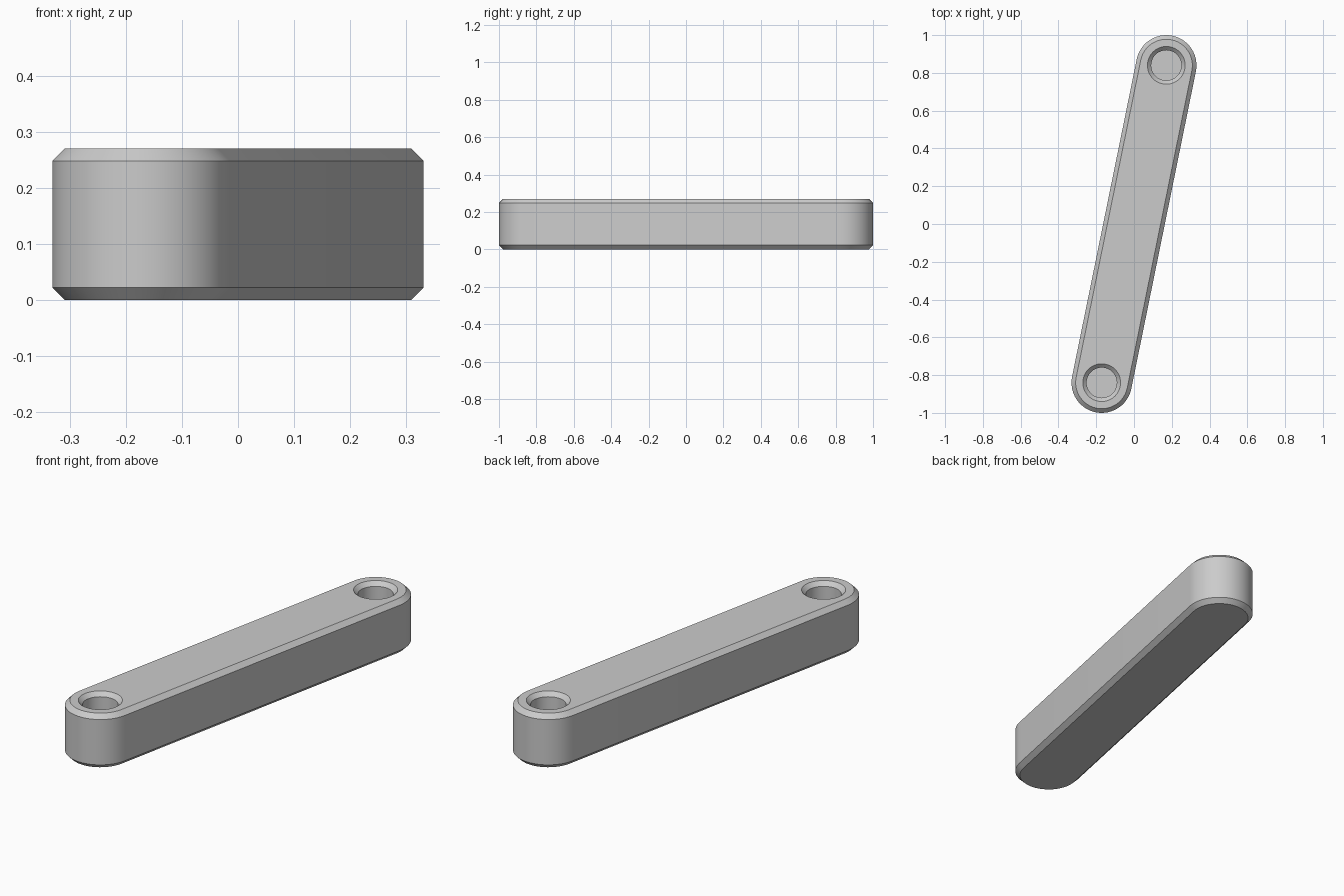
import bpy, bmesh, math

cube = bpy.data.objects.get("Cube")
if cube:
    bpy.data.objects.remove(cube, do_unlink=True)

HEIGHT, BEVEL, RADIUS = 0.27, 0.022, 0.16
PIVOT_X, PIVOT_Y = 0.171, 0.84
RIM_R, HOLE_R, FLOOR_Z = 0.1, 0.08, 0.06
SEGMENTS = 48

grey = bpy.data.materials.new("plain grey")
grey.use_nodes = True
colour = (0.6, 0.6, 0.6, 1)
grey.diffuse_color = colour
grey.node_tree.nodes["Principled BSDF"].inputs["Base Color"].default_value = colour


def ring(x, y, radius, z, start=0.0, sweep=math.tau, closed=True):
    """Points on a circle or an arc."""
    count = SEGMENTS if closed else SEGMENTS // 2 + 1
    step = sweep / (count if closed else count - 1)
    return [(x + radius * math.cos(start + i * step),
             y + radius * math.sin(start + i * step), z) for i in range(count)]


def capsule(radius, z):
    """Rounded bar outline running between the two pivots."""
    start = math.atan2(PIVOT_Y, PIVOT_X) - math.pi / 2
    return (ring(PIVOT_X, PIVOT_Y, radius, z, start, math.pi, False)
            + ring(-PIVOT_X, -PIVOT_Y, radius, z, start + math.pi, math.pi, False))


def loft(name, outlines):
    """Solid through stacked outlines, capped at both ends."""
    bm = bmesh.new()
    loops = [[bm.verts.new(p) for p in outline] for outline in outlines]
    for low, high in zip(loops, loops[1:]):
        for i in range(len(low)):
            j = (i + 1) % len(low)
            bm.faces.new((low[i], low[j], high[j], high[i]))
    bm.faces.new(loops[0][::-1])
    bm.faces.new(loops[-1])
    bmesh.ops.recalc_face_normals(bm, faces=bm.faces)
    mesh = bpy.data.meshes.new(name)
    bm.to_mesh(mesh)
    bm.free()
    mesh.materials.append(grey)
    obj = bpy.data.objects.new(name, mesh)
    bpy.context.collection.objects.link(obj)
    return obj


# Bar with chamfered top and bottom edges
bar = loft("link_bar", [capsule(RADIUS - BEVEL, 0), capsule(RADIUS, BEVEL),
                        capsule(RADIUS, HEIGHT - BEVEL),
                        capsule(RADIUS - BEVEL, HEIGHT)])
bpy.ops.object.select_all(action="DESELECT")
bpy.context.view_layer.objects.active = bar
bar.select_set(True)

# Blind holes with countersunk rims
rim = RIM_R - HOLE_R
for side in (-1, 1):
    x, y = side * PIVOT_X, side * PIVOT_Y
    cutter = loft("hole_cutter", [ring(x, y, HOLE_R, FLOOR_Z),
                                  ring(x, y, HOLE_R, HEIGHT - rim),
                                  ring(x, y, RIM_R + rim, HEIGHT + rim)])
    cutter.hide_render = True
    cut = bar.modifiers.new("hole", "BOOLEAN")
    cut.operation = "DIFFERENCE"
    cut.solver = "EXACT"
    cut.object = cutter
    bpy.ops.object.modifier_apply(modifier=cut.name)
    bpy.data.objects.remove(cutter, do_unlink=True)

bpy.ops.object.shade_smooth_by_angle(angle=math.radians(30))
